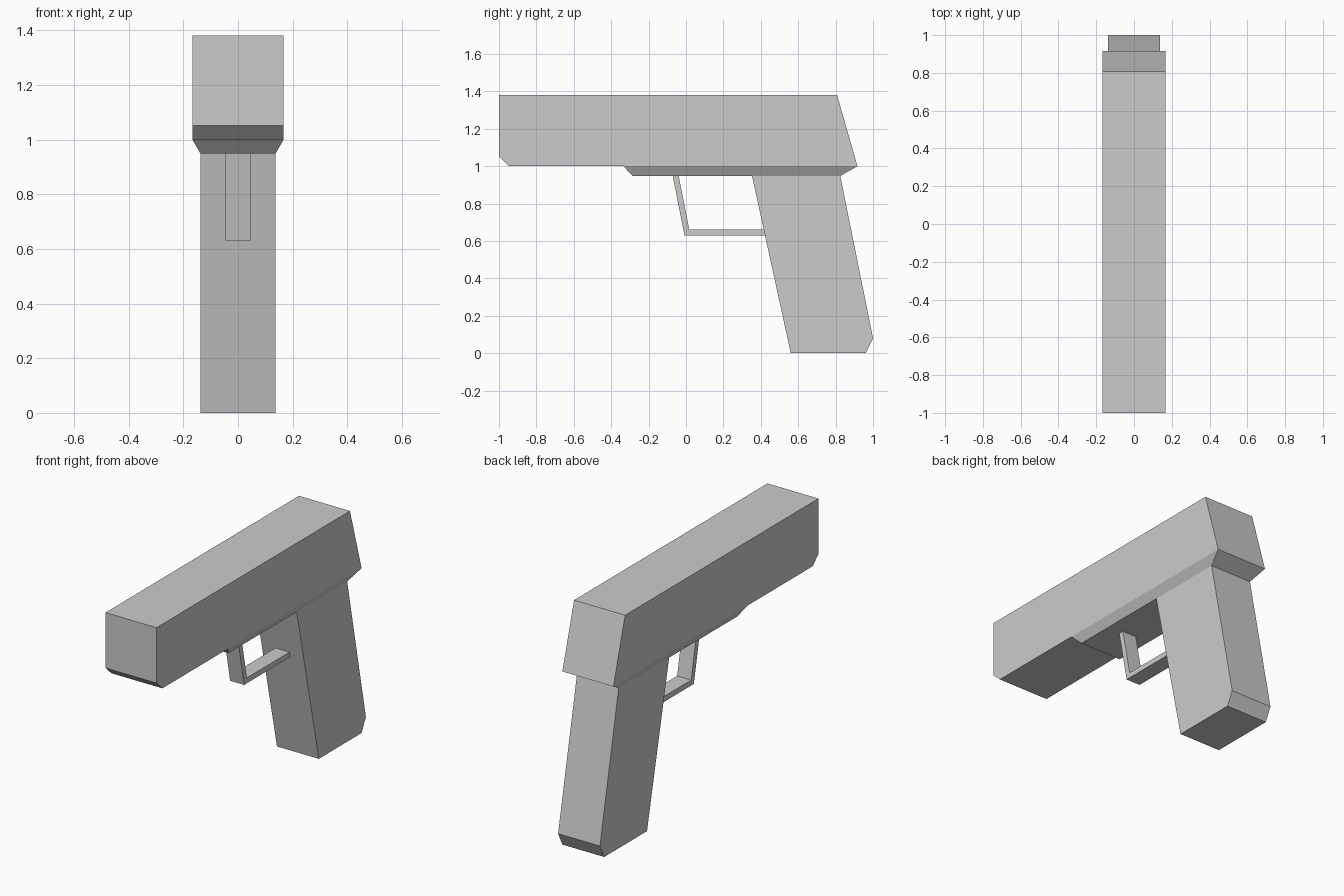
import bpy, bmesh

if "Cube" in bpy.data.objects:
    bpy.data.objects.remove(bpy.data.objects["Cube"])


def finish(name, bm):
    bmesh.ops.recalc_face_normals(bm, faces=bm.faces)
    mesh = bpy.data.meshes.new(name)
    bm.to_mesh(mesh)
    bm.free()
    obj = bpy.data.objects.new(name, mesh)
    bpy.context.collection.objects.link(obj)
    return obj


def prism(name, profile, half, open_edges=()):
    """Extrude a (y, z) profile across x; open_edges are hidden joints left unfilled."""
    bm = bmesh.new()
    left = [bm.verts.new((-half, y, z)) for y, z in profile]
    right = [bm.verts.new((half, y, z)) for y, z in profile]
    bm.faces.new(left)
    bm.faces.new(right[::-1])
    n = len(profile)
    for i in range(n):
        if i not in open_edges:
            j = (i + 1) % n
            bm.faces.new((left[i], right[i], right[j], left[j]))
    return finish(name, bm)


SLIDE_HALF, GRIP_HALF = 0.167, 0.137
GRIP_FRONT, GRIP_BACK = 0.353, 0.825

# Slide: sloped rear, chamfered muzzle; open where the frame joins
prism("slide", [(-1, 1.38), (0.808, 1.38), (0.917, 1.0), (-0.335, 1.0),
                (-0.945, 1.0), (-1, 1.052)], SLIDE_HALF, {2})

# Frame: tapered skirt narrowing down to the grip width
bm = bmesh.new()


def ring(half, y0, y1, z):
    return [bm.verts.new(p) for p in
            ((-half, y0, z), (half, y0, z), (half, y1, z), (-half, y1, z))]


top = ring(SLIDE_HALF, -0.335, 0.917, 1.0)
low = ring(GRIP_HALF, -0.285, GRIP_BACK, 0.948)
for i in range(4):
    j = (i + 1) % 4
    bm.faces.new((top[i], top[j], low[j], low[i]))
mid = [bm.verts.new((x, GRIP_FRONT, 0.948)) for x in (GRIP_HALF, -GRIP_HALF)]
bm.faces.new((low[0], low[1], mid[0], mid[1]))
finish("frame", bm)

# Grip: raked back, chamfered heel
prism("grip", [(GRIP_FRONT, 0.948), (GRIP_BACK, 0.948), (1, 0.08),
               (0.96, 0), (0.56, 0)], GRIP_HALF, {0})

# Trigger guard: bent flat strap from frame to grip
prism("trigger_guard", [(-0.071, 0.948), (-0.039, 0.948), (0.017, 0.662),
                        (0.416, 0.662), (0.423, 0.63), (-0.008, 0.63)],
      0.046, {0, 3})
